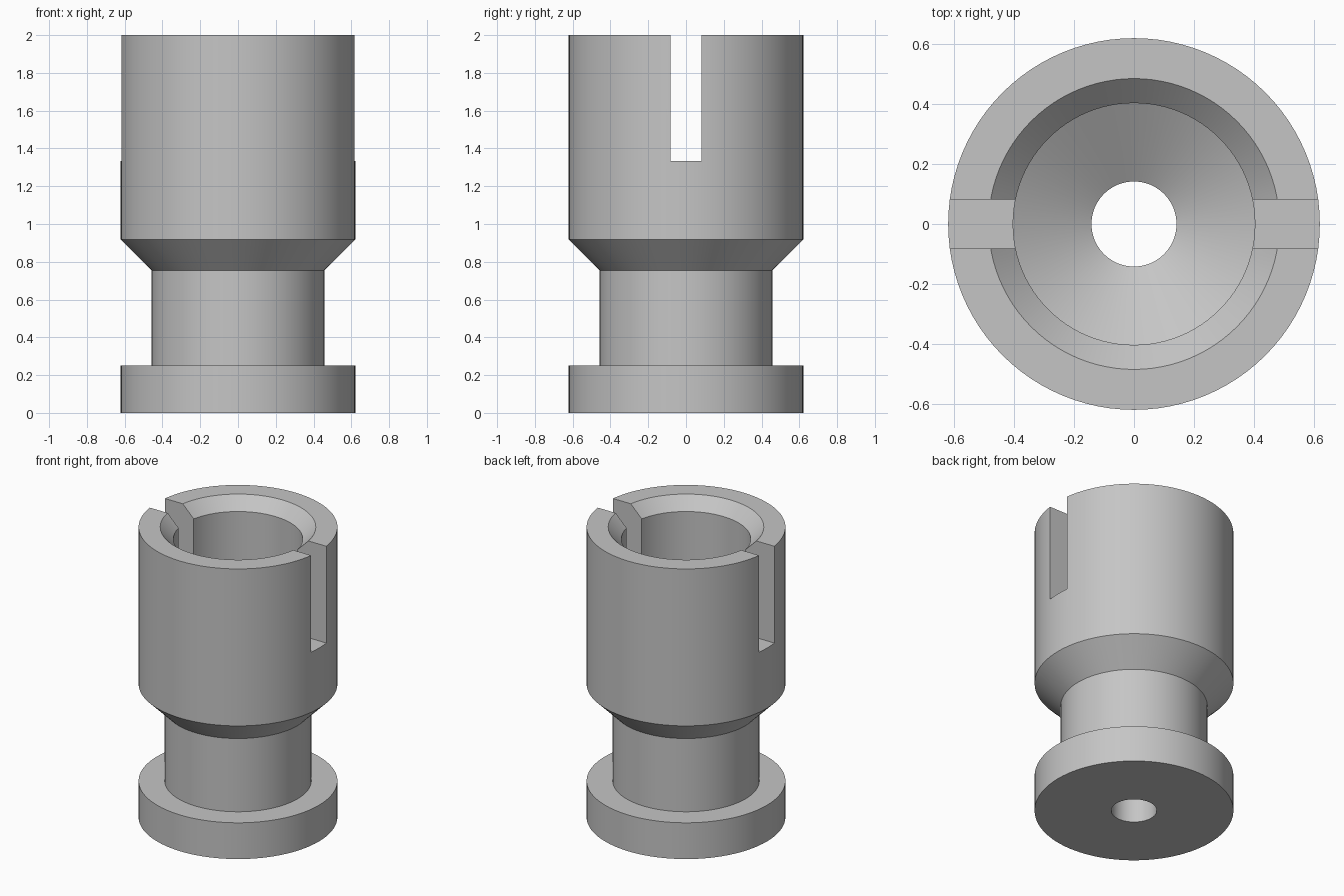
import bpy, bmesh, math

if "Cube" in bpy.data.objects:
    bpy.data.objects.remove(bpy.data.objects["Cube"])

SEGMENTS = 96

steel = bpy.data.materials.new("steel_grey")
steel.diffuse_color = (0.56, 0.56, 0.56, 1)
steel.use_nodes = True
steel.node_tree.nodes["Principled BSDF"].inputs["Base Color"].default_value = steel.diffuse_color


def lathe(name, profile):
    """Revolve a closed (radius, height) outline around z."""
    bm = bmesh.new()
    rings = []
    for i in range(SEGMENTS):
        a = 2 * math.pi * i / SEGMENTS
        rings.append([bm.verts.new((r * math.cos(a), r * math.sin(a), z)) for r, z in profile])
    n = len(profile)
    for i in range(SEGMENTS):
        a, b = rings[i], rings[(i + 1) % SEGMENTS]
        for j in range(n):
            k = (j + 1) % n
            bm.faces.new((a[j], b[j], b[k], a[k]))
    bmesh.ops.recalc_face_normals(bm, faces=bm.faces)
    mesh = bpy.data.meshes.new(name)
    bm.to_mesh(mesh)
    bm.free()
    obj = bpy.data.objects.new(name, mesh)
    bpy.context.collection.objects.link(obj)
    mesh.materials.append(steel)
    return obj


# Turned body: flange, neck, flared cup, chamfered bore, drilled through hole
body = lathe("slotted_cup_body", [
    (0.142, 0.0), (0.621, 0.0), (0.621, 0.25), (0.458, 0.25),
    (0.458, 0.755), (0.621, 0.918), (0.621, 2.0), (0.486, 2.0),
    (0.404, 1.918), (0.404, 1.0), (0.142, 0.843),
])

# Slot cutter across the cup rim
bpy.ops.mesh.primitive_cube_add(size=1, location=(0, 0, 1.333 + 0.5))
cutter = bpy.context.object
cutter.name = "slot_cutter"
cutter.scale = (2, 0.165, 1)
cutter.data.materials.append(steel)
cutter.hide_render = True

cut = body.modifiers.new("rim_slot", 'BOOLEAN')
cut.operation = 'DIFFERENCE'
cut.solver = 'EXACT'
cut.object = cutter

# Apply the cut, then smooth the round faces
bpy.ops.object.select_all(action='DESELECT')
body.select_set(True)
bpy.context.view_layer.objects.active = body
bpy.ops.object.modifier_apply(modifier=cut.name)
bpy.data.objects.remove(cutter)
bpy.ops.object.shade_smooth_by_angle(angle=math.radians(25))
